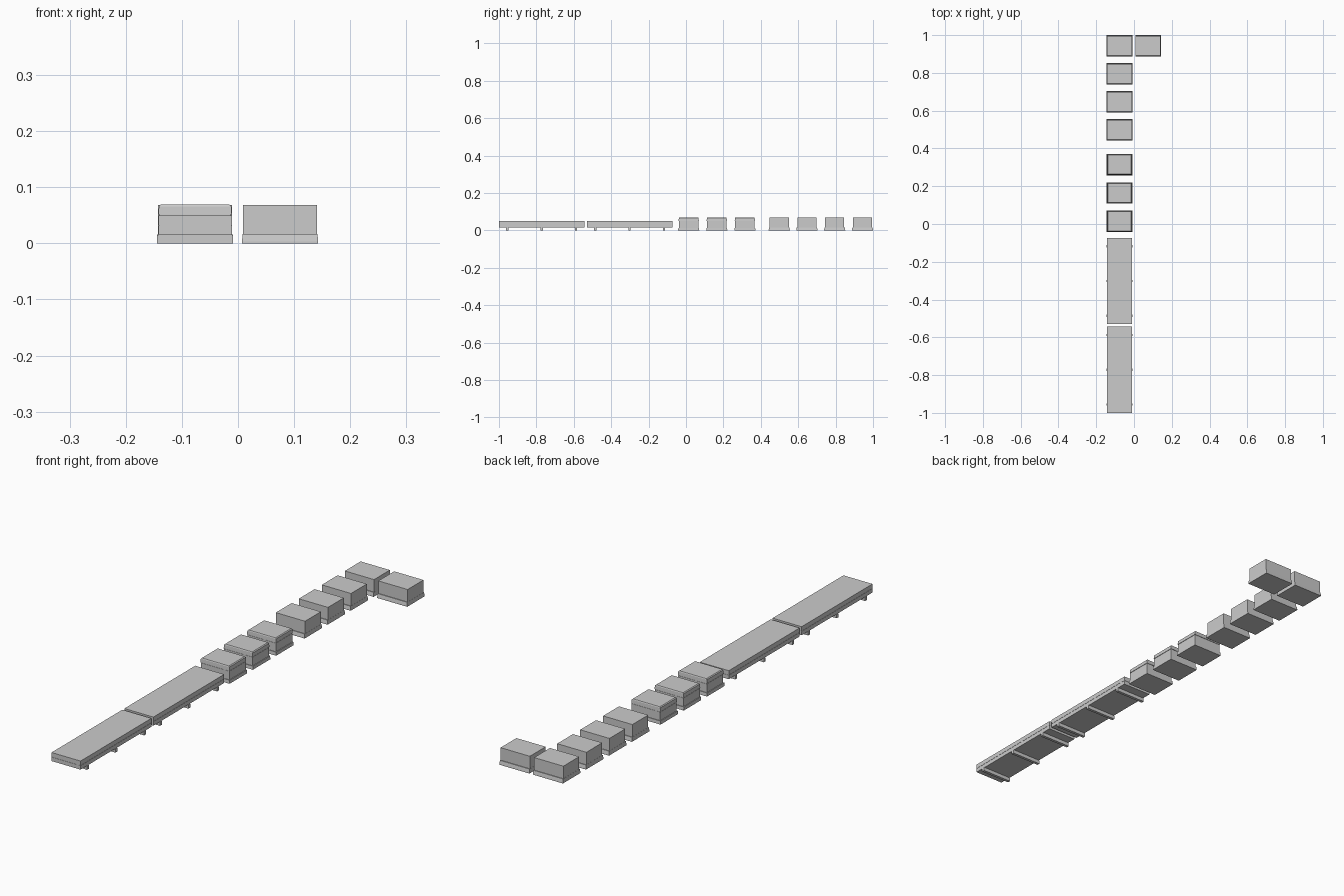
import bpy, bmesh

grey = bpy.data.materials.new("plain grey")
grey.diffuse_color = (0.6, 0.6, 0.6, 1)


def loft(name, cx, cy, sections):
    """Stack of rectangles (half width, half depth, z) joined into one closed solid."""
    bm = bmesh.new()
    rings = [[bm.verts.new((cx + sx * w, cy + sy * d, z))
              for sx, sy in ((-1, -1), (1, -1), (1, 1), (-1, 1))]
             for w, d, z in sections]
    bm.faces.new(rings[0][::-1])
    bm.faces.new(rings[-1])
    for a, b in zip(rings, rings[1:]):
        for i in range(4):
            j = (i + 1) % 4
            bm.faces.new((a[i], a[j], b[j], b[i]))
    mesh = bpy.data.meshes.new(name)
    bm.to_mesh(mesh)
    bm.free()
    mesh.materials.append(grey)
    ob = bpy.data.objects.new(name, mesh)
    bpy.context.collection.objects.link(ob)
    return ob


LEFT, RIGHT = -0.0765, 0.075

# Plain blocks on a flared plinth
for x, y in ((LEFT, 0.4985), (LEFT, 0.6465), (LEFT, 0.795), (LEFT, 0.9435), (RIGHT, 0.9435)):
    loft("block_plinth", x, y, [(0.068, 0.0565, 0), (0.068, 0.0565, 0.003), (0.0665, 0.054, 0.017)])
    loft("block_body", x, y, [(0.066, 0.051, 0.017), (0.066, 0.051, 0.068)])

# Lidded blocks: plinth, body, thin seam and chamfered lid
for y in (0.0145, 0.1645, 0.3145):
    loft("lidded_plinth", LEFT, y, [(0.068, 0.0565, 0), (0.0675, 0.0555, 0.014)])
    loft("lidded_body", LEFT, y, [(0.0645, 0.053, 0.014), (0.0645, 0.053, 0.049)])
    loft("lid", LEFT, y, [(0.0635, 0.052, 0.049), (0.0635, 0.052, 0.051), (0.0655, 0.054, 0.051),
                          (0.0645, 0.053, 0.066), (0.061, 0.051, 0.069)])

# Long slabs in two layers, each resting on three crossbars
for y in (-0.7715, -0.3015):
    loft("slab_lower", LEFT, y, [(0.0655, 0.2285, 0.015), (0.0655, 0.2285, 0.031)])
    loft("slab_seam", LEFT, y, [(0.0645, 0.2275, 0.031), (0.0645, 0.2275, 0.032)])
    loft("slab_upper", LEFT, y, [(0.0655, 0.2285, 0.032), (0.0655, 0.2285, 0.05)])
    for offset in (-0.184, 0, 0.184):
        loft("crossbar", LEFT, y + offset, [(0.068, 0.006, 0), (0.068, 0.006, 0.015)])
